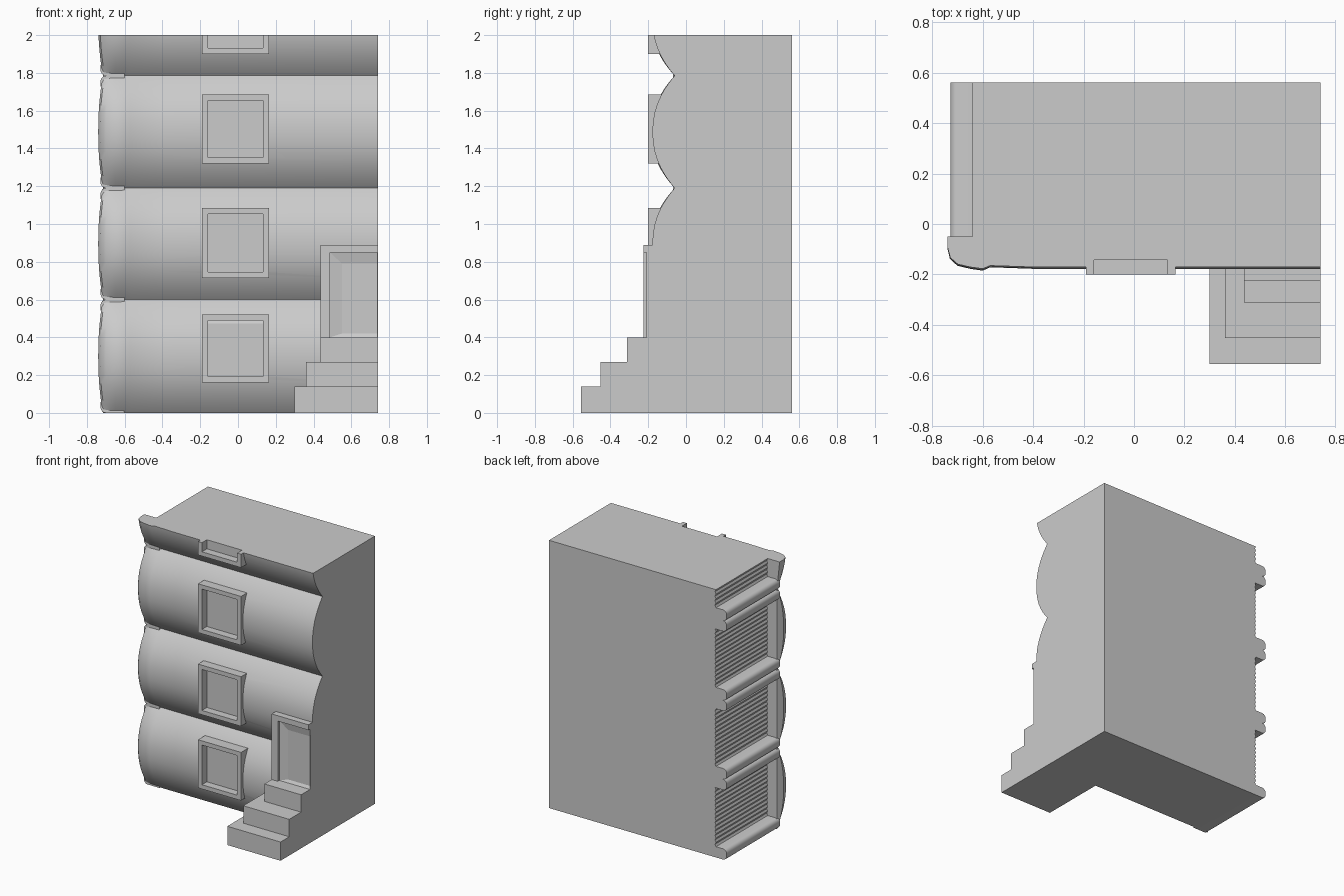
import bpy, bmesh, math
from mathutils import Vector

if "Cube" in bpy.data.objects:
    bpy.data.objects.remove(bpy.data.objects["Cube"])

stone = bpy.data.materials.new("plain grey")
stone.use_nodes = True
GREY = (0.6, 0.6, 0.6, 1)
stone.diffuse_color = GREY
stone.node_tree.nodes["Principled BSDF"].inputs["Base Color"].default_value = GREY

RIGHT, BACK, TOP = 0.74, 0.56, 2.0
SEAMS = [0, 0.6, 1.19, 1.785, 2.38]
BOARD = 0.08


def finish(name, bm, smooth=None):
    bmesh.ops.recalc_face_normals(bm, faces=bm.faces)
    mesh = bpy.data.meshes.new(name)
    bm.to_mesh(mesh)
    bm.free()
    mesh.materials.append(stone)
    obj = bpy.data.objects.new(name, mesh)
    bpy.context.collection.objects.link(obj)
    if smooth:
        select(obj)
        bpy.ops.object.shade_smooth_by_angle(angle=math.radians(smooth))
    return obj


def select(obj):
    bpy.ops.object.select_all(action='DESELECT')
    obj.select_set(True)
    bpy.context.view_layer.objects.active = obj


def add_box(bm, x, y, z):
    verts = bmesh.ops.create_cube(bm, size=1)["verts"]
    for v in verts:
        v.co = Vector(r[0] + (c + 0.5) * (r[1] - r[0]) for c, r in zip(v.co, (x, y, z)))
    return verts


def loft(bm, rings):
    loops = [[bm.verts.new(p) for p in ring] for ring in rings]
    n = len(loops[0])
    for a, b in zip(loops, loops[1:]):
        for i in range(n):
            j = (i + 1) % n
            bm.faces.new((a[i], a[j], b[j], b[i]))
    bm.faces.new(loops[0])
    bm.faces.new(loops[-1])


# Page block: solid core with fine ridges on the open page side
outline = [(RIGHT, TOP), (RIGHT, 0), (-0.64, 0)]
for low, high in zip(SEAMS, SEAMS[1:]):
    start, end = low + BOARD, min(high - BOARD, TOP)
    count = int((end - start) / 0.016)
    for i in range(count + 1):
        outline.append((-0.64 + 0.008 * (i % 2), start + (end - start) * i / count))
bm = bmesh.new()
loft(bm, [[(x, y, z) for x, z in outline] for y in (-0.05, BACK)])
finish("page_block", bm)

# Book spines: bulging profile lofted along x, with a hinge dent and rounded end
SECTIONS = [(-0.74, 0.3), (-0.73, 0.65), (-0.7, 0.88), (-0.65, 0.98), (-0.6, 1.04),
            (-0.57, 0.93), (-0.4, 0.98), (RIGHT, 0.98)]


def spine(name, low, high):
    top = min(high, TOP)
    heights = [low + (top - low) * (1 - math.cos(math.pi * i / 18)) / 2 for i in range(19)]
    rings = []
    for x, depth in SECTIONS:
        ring = []
        for z in heights:
            t = abs(2 * (z - low) / (high - low) - 1)
            f = 1 - t ** 2.2
            pull = 0.025 * (1 - f) if x < -0.66 else 0
            ring.append((x + pull, -0.06 - 0.12 * depth * f, z))
        ring += [(ring[-1][0], -0.05, top), (ring[0][0], -0.05, low)]
        rings.append(ring)
    bm = bmesh.new()
    loft(bm, rings)
    return finish(name, bm, 35)


# Windows: square frame around a recess cut into the spine
WINDOWS = [(0.16, 0.52), (0.715, 1.085), (1.32, 1.685), (1.9, 2.26)]
X0, X1, BAR = -0.19, 0.165, 0.032
FRAME_Y = (-0.2, -0.1)

for i, (low, high) in enumerate(zip(SEAMS, SEAMS[1:])):
    body = spine(f"book_spine_{i + 1}", low, high)
    z0, z1 = WINDOWS[i]

    bm = bmesh.new()
    add_box(bm, (X0 + BAR, X1 - BAR), (-0.3, -0.142), (z0 + BAR, z1 - BAR))
    cutter = finish("window_cutter", bm)
    cutter.hide_render = True
    cut = body.modifiers.new("window_recess", 'BOOLEAN')
    cut.operation, cut.object, cut.solver = 'DIFFERENCE', cutter, 'EXACT'
    select(body)
    bpy.ops.object.modifier_apply(modifier=cut.name)
    bpy.data.objects.remove(cutter)

    bm = bmesh.new()
    top = min(z1, TOP)
    add_box(bm, (X0, X0 + BAR), FRAME_Y, (z0, top))
    add_box(bm, (X1 - BAR, X1), FRAME_Y, (z0, top))
    add_box(bm, (X0 + BAR, X1 - BAR), FRAME_Y, (z0, z0 + BAR))
    if z1 < TOP:
        add_box(bm, (X0 + BAR, X1 - BAR), FRAME_Y, (z1 - BAR, z1))
    finish(f"window_frame_{i + 1}", bm)

    # Cover boards above and below the pages, rounded on the outer edge
    for side, start in (("lower", low), ("upper", high - BOARD)):
        if start > TOP:
            continue
        bm = bmesh.new()
        add_box(bm, (-0.728, -0.6), (-0.07, BACK), (start, start + BOARD))
        edges = [e for e in bm.edges if all(v.co.x < -0.7 for v in e.verts)
                 and abs(e.verts[0].co.y - e.verts[1].co.y) > 0.1]
        bmesh.ops.bevel(bm, geom=edges, offset=0.03, segments=4, profile=0.5, affect='EDGES')
        finish(f"{side}_board_{i + 1}", bm, 40)

# Front steps
for i, (x, y, z) in enumerate([(0.3, -0.555, 0.14), (0.36, -0.452, 0.27), (0.437, -0.312, 0.4)]):
    bm = bmesh.new()
    add_box(bm, (x, RIGHT), (y, -0.05), (0, z))
    finish(f"step_{i + 1}", bm)

# Doorway frame, cut off at the right end like the rest
bm = bmesh.new()
add_box(bm, (0.437, 0.487), (-0.226, -0.05), (0.4, 0.89))
add_box(bm, (0.487, RIGHT), (-0.226, -0.05), (0.85, 0.89))
finish("door_frame", bm)

# Door with a sloped, sunken panel
bm = bmesh.new()
add_box(bm, (0.487, RIGHT), (-0.208, -0.05), (0.4, 0.85))
for v in [v for v in bm.verts if v.co.y < -0.2]:
    v.co.y = -0.208
x0, x1, z0, z1 = 0.55, RIGHT, 0.42, 0.79
front = next(f for f in bm.faces if f.calc_center_median().y < -0.2)
inner = bmesh.ops.extrude_discrete_faces(bm, faces=[front])["faces"][0]
bmesh.ops.inset_individual(bm, faces=[inner], thickness=0.01)
for v in inner.verts:
    v.co.x = x0 if v.co.x < 0.6 else x1 - 0.002
    v.co.z = z0 if v.co.z < 0.6 else z1
    v.co.y = -0.196
finish("door", bm)
